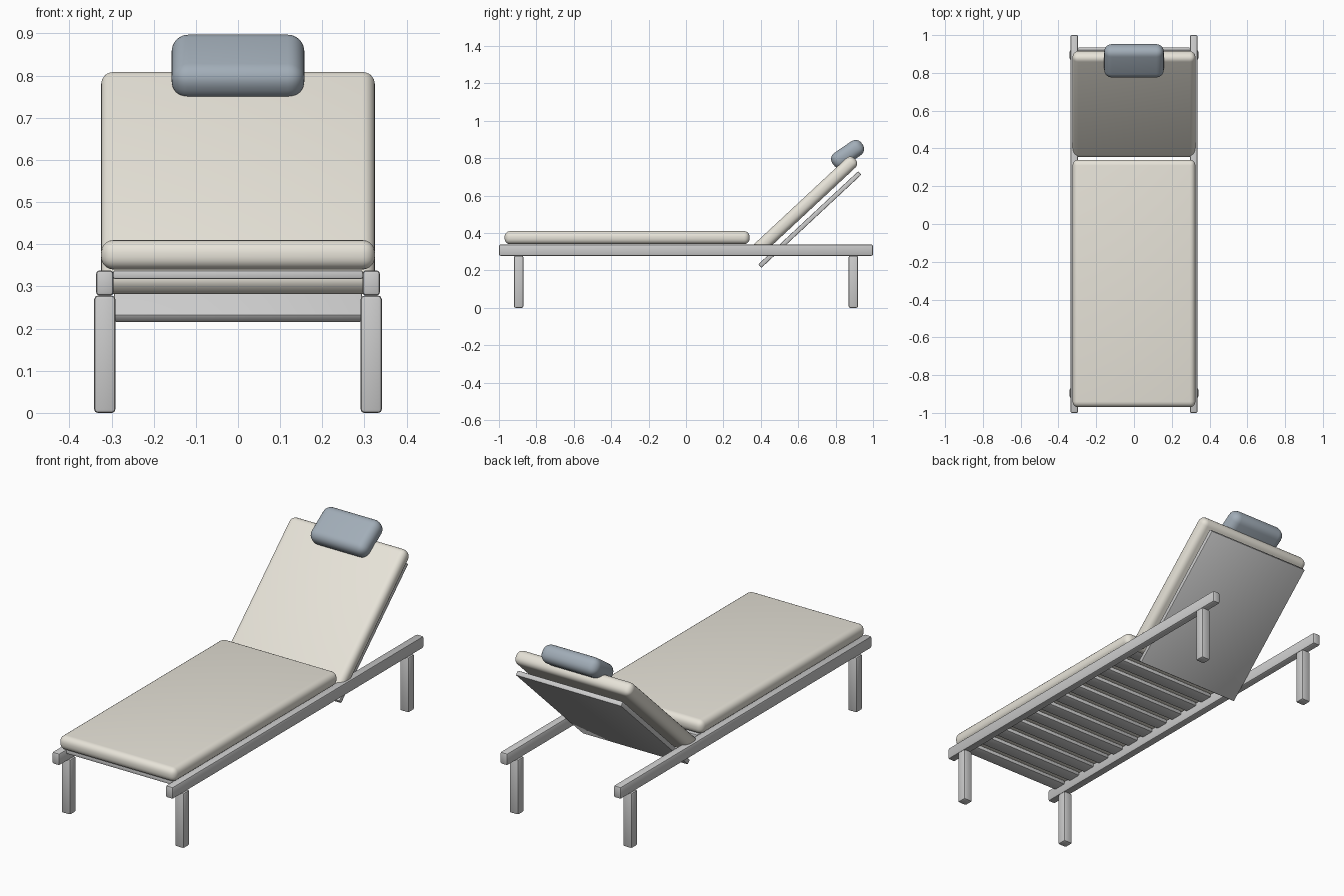
import bpy

if "Cube" in bpy.data.objects:
    bpy.data.objects.remove(bpy.data.objects["Cube"])


def material(name, rgb):
    m = bpy.data.materials.new(name)
    m.diffuse_color = (*rgb, 1)
    m.use_nodes = True
    m.node_tree.nodes["Principled BSDF"].inputs["Base Color"].default_value = m.diffuse_color
    return m


cream = material("cream_fabric", (0.80, 0.77, 0.69))
slate = material("slate_fabric", (0.36, 0.42, 0.48))


def box(name, centre, size, bevel, segments=2, tilt=0.0, mat=None):
    """Rounded box, tilted about the x axis."""
    bpy.ops.mesh.primitive_cube_add(size=1, location=centre)
    ob = bpy.context.object
    ob.name = name
    ob.scale = size
    bpy.ops.object.transform_apply(location=False, rotation=False, scale=True)
    ob.rotation_euler.x = tilt
    mod = ob.modifiers.new("round", 'BEVEL')
    mod.width = bevel
    mod.segments = segments
    bpy.ops.object.modifier_apply(modifier=mod.name)
    bpy.ops.object.shade_smooth_by_angle()
    if mat:
        ob.data.materials.append(mat)
    return ob


# Side rails and legs
for side, x in (("left", -0.316), ("right", 0.316)):
    box(f"{side}_rail", (x, 0, 0.308), (0.041, 2.0, 0.06), 0.008)
    for end, y in (("front", -0.895), ("back", 0.895)):
        box(f"{end}_{side}_leg", (x, y, 0.139), (0.05, 0.05, 0.278), 0.008)

# Slats under the seat
SLATS = 12
for i in range(SLATS):
    y = -0.91 + i * 1.21 / (SLATS - 1)
    box(f"slat_{i + 1}", (0, y, 0.328), (0.592, 0.07, 0.02), 0.004)

# Reclined back panel
RECLINE = 0.75
box("back_panel", (0, 0.662, 0.472), (0.588, 0.73, 0.025), 0.005, tilt=RECLINE)

# Cushions
box("seat_cushion", (0, -0.315, 0.375), (0.65, 1.31, 0.07), 0.03, 5, mat=cream)
box("back_cushion", (0, 0.635, 0.545), (0.65, 0.735, 0.07), 0.03, 5, RECLINE, cream)

# Head pillow
box("head_pillow", (0, 0.864, 0.822), (0.315, 0.19, 0.09), 0.04, 6, 0.6, slate)
